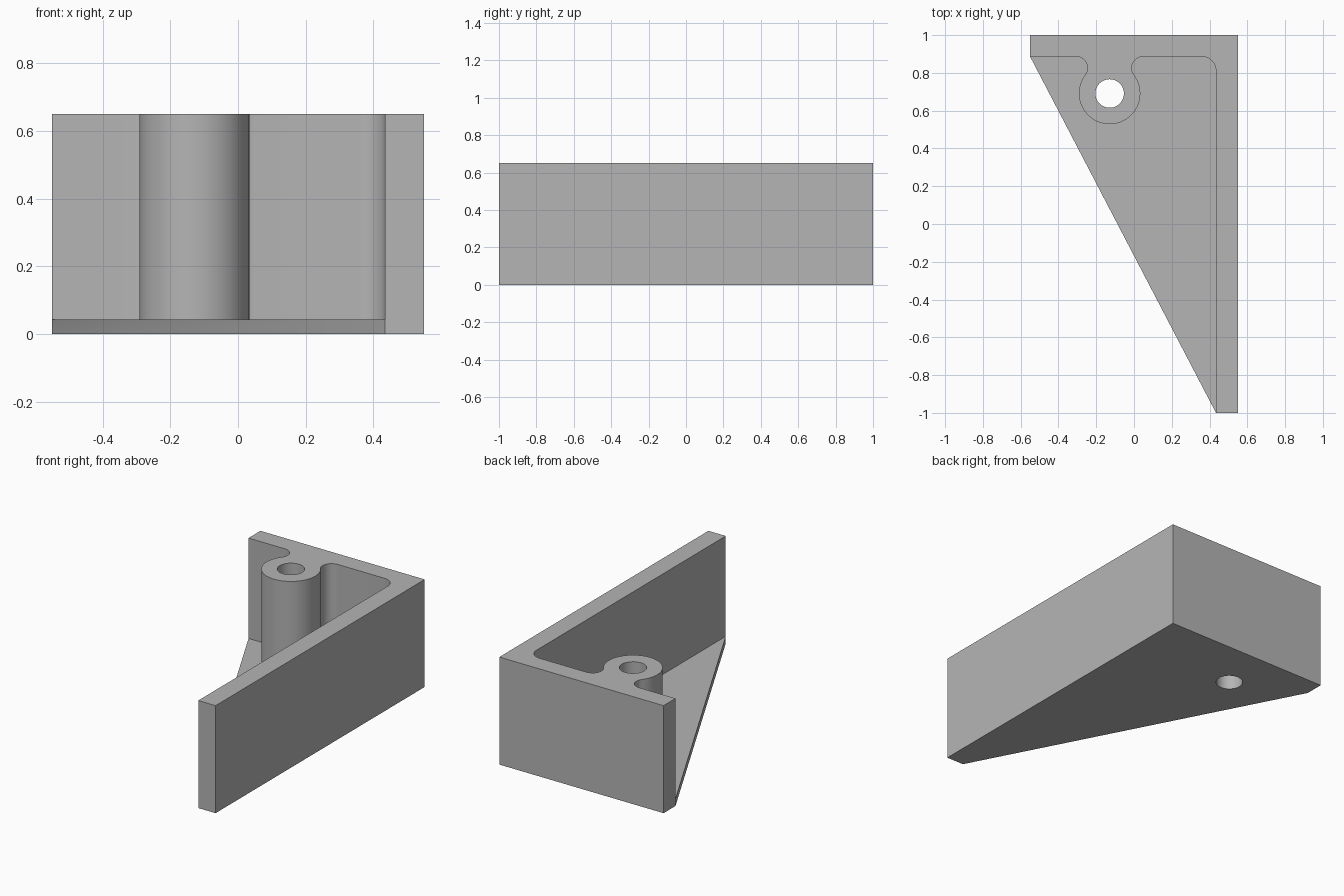
import bpy
import bmesh
from math import cos, sin, pi, atan2, sqrt
from mathutils import Vector

if "Cube" in bpy.data.objects:
    bpy.data.objects.remove(bpy.data.objects["Cube"], do_unlink=True)

HALF_X, HEIGHT, FLOOR = 0.55, 0.651, 0.043
WALL_X, WALL_Y = 0.434, 0.886          # inner faces of the two walls
BOSS, BOSS_R, HOLE_R = Vector((-0.129, 0.691)), 0.1625, 0.0755
FILLET, CORNER = 0.06, 0.075

grey = bpy.data.materials.new("light grey")
grey.use_nodes = True
colour = (0.46, 0.46, 0.46, 1)
grey.diffuse_color = colour
grey.node_tree.nodes["Principled BSDF"].inputs["Base Color"].default_value = colour


def arc(centre, radius, start, end, steps):
    """Points along an arc, both ends included."""
    return [(centre[0] + radius * cos(start + (end - start) * i / steps),
             centre[1] + radius * sin(start + (end - start) * i / steps))
            for i in range(steps + 1)]


def prism(name, outline, bottom, top):
    """Extrude a closed outline upwards."""
    bm = bmesh.new()
    face = bm.faces.new([bm.verts.new((x, y, bottom)) for x, y in outline])
    new = bmesh.ops.extrude_face_region(bm, geom=[face])["geom"]
    bmesh.ops.translate(bm, vec=(0, 0, top - bottom),
                        verts=[v for v in new if isinstance(v, bmesh.types.BMVert)])
    bmesh.ops.recalc_face_normals(bm, faces=bm.faces)
    mesh = bpy.data.meshes.new(name)
    bm.to_mesh(mesh)
    bm.free()
    mesh.materials.append(grey)
    obj = bpy.data.objects.new(name, mesh)
    bpy.context.collection.objects.link(obj)
    return obj


# Solid block with a sloping side
bracket = prism("corner_bracket", [(-HALF_X, WALL_Y), (-HALF_X, 1), (HALF_X, 1),
                                   (HALF_X, -1), (WALL_X, -1)], 0, HEIGHT)

# Pocket outline: wall, fillet, round boss, fillet, wall, rounded corner
rise = WALL_Y - FILLET - BOSS.y
run = sqrt((BOSS_R + FILLET) ** 2 - rise ** 2)
tilt = atan2(rise, run)
left, right = (BOSS.x - run, BOSS.y + rise), (BOSS.x + run, BOSS.y + rise)
pocket = [(-2, WALL_Y)]
pocket += arc(left, FILLET, pi / 2, -tilt, 14)
pocket += arc(BOSS, BOSS_R, pi - tilt, 2 * pi + tilt, 48)[1:-1]
pocket += arc(right, FILLET, pi + tilt, pi / 2, 14)
pocket += arc((WALL_X - CORNER, WALL_Y - CORNER), CORNER, pi / 2, 0, 12)
pocket += [(WALL_X, -2), (-2, -2)]

cutters = [prism("pocket_cutter", pocket, FLOOR, 1),
           prism("hole_cutter", arc(BOSS, HOLE_R, 0, 2 * pi, 48)[:-1], -1, 2)]

# Cut the pocket and the screw hole
for cutter in cutters:
    cutter.hide_render = True
    mod = bracket.modifiers.new(cutter.name, 'BOOLEAN')
    mod.operation, mod.solver, mod.object = 'DIFFERENCE', 'EXACT', cutter

bpy.ops.object.select_all(action='DESELECT')
bracket.select_set(True)
bpy.context.view_layer.objects.active = bracket
for cutter in cutters:
    bpy.ops.object.modifier_apply(modifier=cutter.name)
    bpy.data.objects.remove(cutter, do_unlink=True)
bpy.ops.object.shade_smooth_by_angle(angle=pi / 6)
